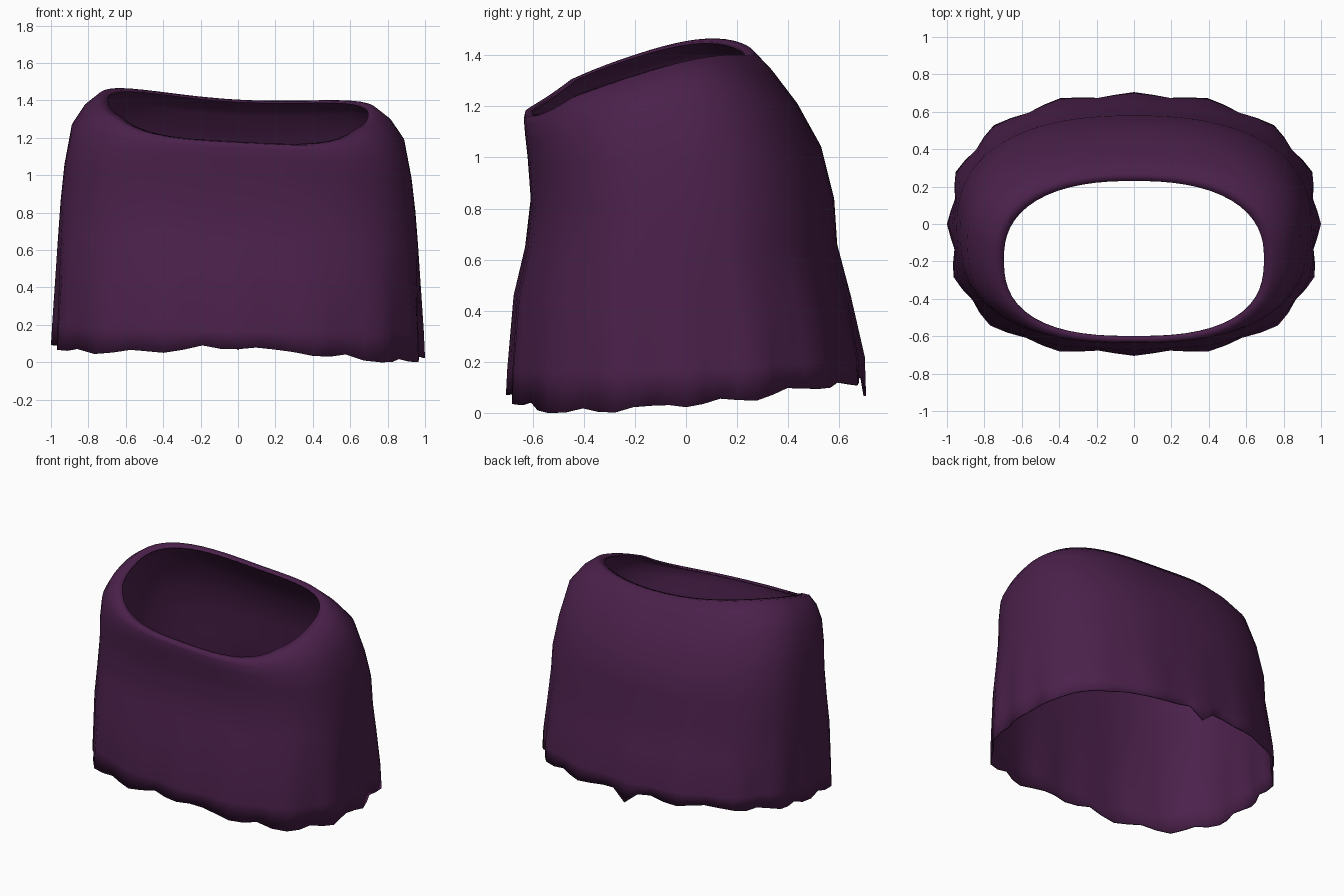
import bpy, bmesh, math, random

cube = bpy.data.objects.get("Cube")
if cube:
    bpy.data.objects.remove(cube, do_unlink=True)
random.seed(4)

# Plum cloth
cloth = bpy.data.materials.new("plum cloth")
cloth.use_nodes = True
colour = (0.07, 0.015, 0.07, 1)
cloth.diffuse_color = colour
shader = cloth.node_tree.nodes["Principled BSDF"]
shader.inputs["Base Color"].default_value = colour
shader.inputs["Roughness"].default_value = 0.9

SEGMENTS = 64
PLEAT_STEP = 4  # segments from one pleat ridge to the next
# half width, front y, back y, front z, back z, sideways slant, pleat depth
RINGS = [
    (1.00, -0.705, 0.705, 0.02, 0.15, -0.028, 0.035),
    (0.993, -0.70, 0.70, 0.19, 0.24, -0.02, 0.028),
    (0.975, -0.675, 0.645, 0.48, 0.48, -0.02, 0.012),
    (0.962, -0.63, 0.592, 0.67, 0.68, -0.02, 0.005),
    (0.948, -0.608, 0.58, 0.86, 0.86, -0.03, 0),
    (0.928, -0.62, 0.53, 1.02, 1.06, -0.04, 0),
    (0.89, -0.63, 0.44, 1.11, 1.22, -0.045, 0),
    (0.825, -0.635, 0.345, 1.17, 1.345, -0.05, 0),
    (0.75, -0.63, 0.27, 1.195, 1.425, -0.055, 0),
    (0.695, -0.60, 0.23, 1.20, 1.42, -0.055, 0),
]


def outline(angle):
    """Point on a rounded box of half size one, squarer at the front."""
    c, s = math.cos(angle), math.sin(angle)
    n = 2.4 if s > 0 else 2.65
    r = (abs(c) ** n + abs(s) ** n) ** (-1 / n)
    return r * c, r * s


def ring_points(level, ring):
    width, front, back, low, high, slant, pleat = ring
    for i in range(SEGMENTS):
        sx, sy = outline(math.tau * i / SEGMENTS)
        phase = i % PLEAT_STEP
        valley = min(phase, PLEAT_STEP - phase) * 2 / PLEAT_STEP
        x = width * sx * (1 - pleat * valley)
        y = (front + back) / 2 + (back - front) / 2 * sy * (1 - pleat * valley)
        depth = max(0, (sy + 1) / 2)
        rise = depth ** (1.2 - 0.067 * level)
        if level > 5:
            # Neck stays level across the front, its back corners stand higher
            rise *= min(1, depth / 0.2) ** 0.7
        z = low + (high - low) * rise + slant * x
        if level > 5:
            z += 0.17 * x * x * depth
        if level == 0:
            # Ragged hem, raised at the front, with a small tip at the back
            z += random.uniform(-0.01, 0.01) + 0.015 * valley
            z += 0.08 * max(0, -sy) * (1 - abs(x))
            if i == SEGMENTS // 4:
                z -= 0.07
        yield x, y, z


# Loft the garment from hem to neck opening
bm = bmesh.new()
loops = [[bm.verts.new(p) for p in ring_points(n, r)] for n, r in enumerate(RINGS)]
for lower, upper in zip(loops, loops[1:]):
    for i in range(SEGMENTS):
        j = (i + 1) % SEGMENTS
        bm.faces.new((lower[i], lower[j], upper[j], upper[i]))
bottom = min(v.co.z for v in bm.verts)
for v in bm.verts:
    v.co.z -= bottom
mesh = bpy.data.meshes.new("draped_garment")
bm.to_mesh(mesh)
bm.free()
mesh.materials.append(cloth)
garment = bpy.data.objects.new("draped_garment", mesh)
bpy.context.collection.objects.link(garment)

# Thin cloth, turned inward
shell = garment.modifiers.new("cloth thickness", "SOLIDIFY")
shell.thickness = 0.01
shell.offset = -1

bpy.context.view_layer.objects.active = garment
garment.select_set(True)
bpy.ops.object.shade_smooth()
